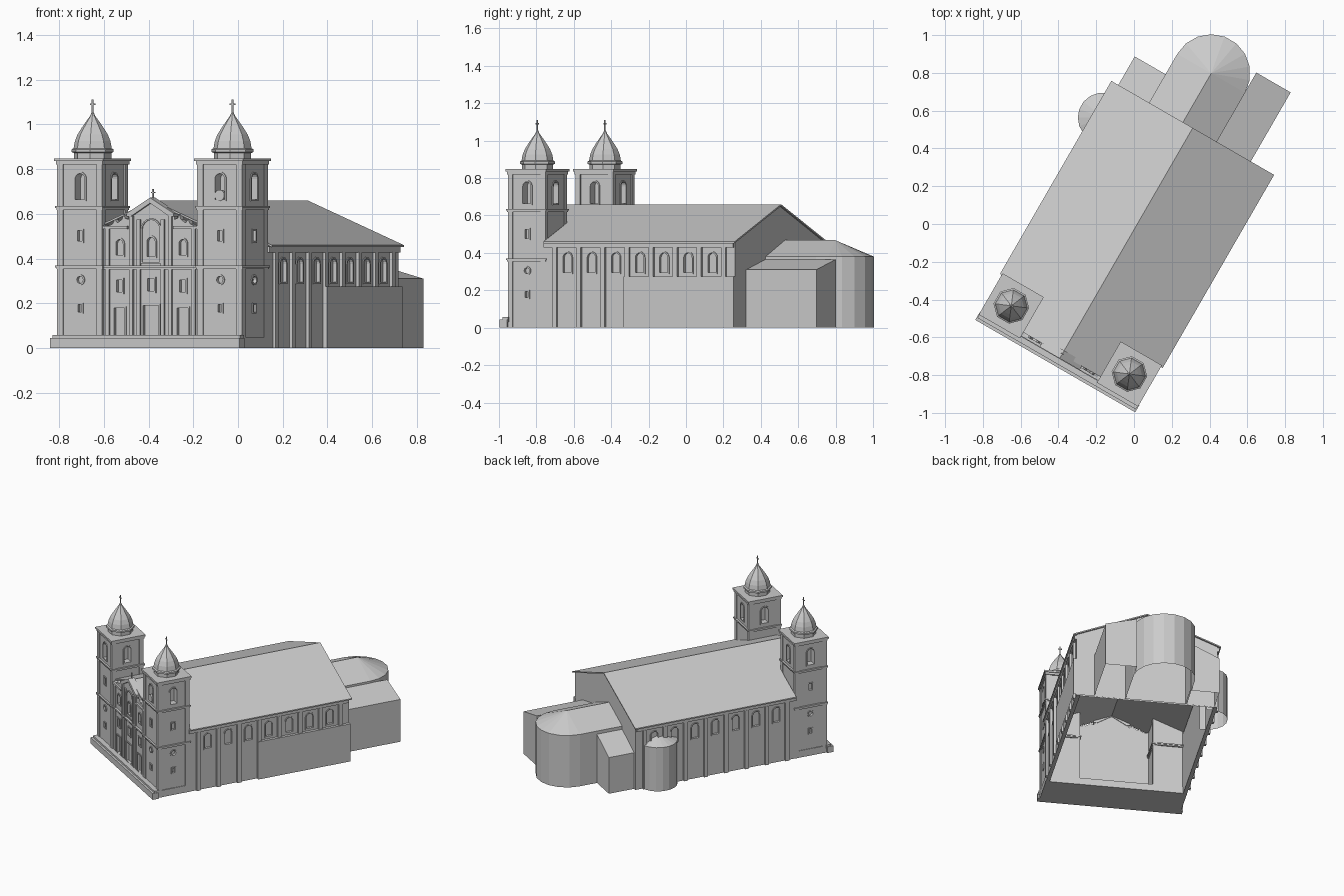
import bpy, bmesh
from math import pi, sin, cos, radians
from mathutils import Matrix, Vector

if "Cube" in bpy.data.objects:
    bpy.data.objects.remove(bpy.data.objects["Cube"])

stone = bpy.data.materials.new("pale_grey_stone")
stone.use_nodes = True
GREY = (0.6, 0.6, 0.6, 1)
stone.diffuse_color = GREY
stone.node_tree.nodes["Principled BSDF"].inputs["Base Color"].default_value = GREY

# The whole church stands turned on its site
SITE = Matrix.Translation((0.013, -0.0075, 0)) @ Matrix.Rotation(radians(-30), 4, "Z")
TOWER_X, TOWER_Y = 0.361, -0.70


def finish(name, bm, open_bottom=False):
    bmesh.ops.recalc_face_normals(bm, faces=bm.faces)
    if open_bottom:
        low = [f for f in bm.faces if all(abs(v.co.z) < 1e-5 for v in f.verts)]
        bmesh.ops.delete(bm, geom=low, context="FACES")
    bm.transform(SITE)
    mesh = bpy.data.meshes.new(name)
    bm.to_mesh(mesh)
    bm.free()
    mesh.materials.append(stone)
    ob = bpy.data.objects.new(name, mesh)
    bpy.context.collection.objects.link(ob)
    return ob


def box(bm, x0, x1, y0, y1, z0, z1):
    m = Matrix.Translation(((x0 + x1) / 2, (y0 + y1) / 2, (z0 + z1) / 2))
    m = m @ Matrix.Diagonal((abs(x1 - x0), abs(y1 - y0), abs(z1 - z0), 1))
    bmesh.ops.create_cube(bm, size=1, matrix=m)


def wall_frame(x, y, turn):
    return Matrix.Translation((x, y, 0)) @ Matrix.Rotation(turn, 4, "Z")


def prism(bm, pts, d0, d1, frame=Matrix()):
    """Extrude an (along, height) outline from depth d0 to outward depth d1."""
    a = [bm.verts.new(frame @ Vector((s, -d0, z))) for s, z in pts]
    b = [bm.verts.new(frame @ Vector((s, -d1, z))) for s, z in pts]
    n = len(pts)
    bm.faces.new(a)
    bm.faces.new(b[::-1])
    for i in range(n):
        j = (i + 1) % n
        bm.faces.new((a[i], a[j], b[j], b[i]))


def ring(bm, inner, outer, d0, d1, frame):
    loops = [[bm.verts.new(frame @ Vector((s, -d, z))) for s, z in pts]
             for pts, d in ((inner, d0), (inner, d1), (outer, d1), (outer, d0))]
    n = len(inner)
    for k in range(4):
        p, q = loops[k], loops[(k + 1) % 4]
        for i in range(n):
            j = (i + 1) % n
            bm.faces.new((p[i], p[j], q[j], q[i]))


def outline(kind, s, z0, z1, w):
    h = w / 2
    if kind == "round":
        return [(s + h * cos(i * pi / 8), (z0 + z1) / 2 + h * sin(i * pi / 8)) for i in range(16)]
    if kind == "arch":
        top = [(s + h * cos(i * pi / 8), z1 - h + h * sin(i * pi / 8)) for i in range(9)]
        return [(s - h, z0), (s + h, z0)] + top
    return [(s - h, z0), (s + h, z0), (s + h, z1), (s - h, z1)]


def opening(cut, trim, frame, d, kind, s, z0, z1, w, depth=0.012, edge=0.008):
    """A recess with a raised surround."""
    inner = outline(kind, s, z0, z1, w)
    prism(cut, inner, d - depth, d + 0.02, frame)
    ring(trim, inner, outline(kind, s, z0 - edge, z1 + edge, w + 2 * edge), d - 0.003, d + 0.005, frame)


def carve(ob, cut):
    cutter = finish("cutter", cut)
    cutter.hide_render = True
    mod = ob.modifiers.new("recesses", "BOOLEAN")
    mod.object, mod.solver = cutter, "EXACT"
    bpy.context.view_layer.objects.active = ob
    bpy.ops.object.modifier_apply(modifier=mod.name)
    bpy.data.objects.remove(cutter)


def mirrored(half):
    return half + [(-s, z) for s, z in reversed(half) if s > 0]


def cross(bm, x, y, z, h):
    t = 0.003
    box(bm, x - t, x + t, y - t, y + t, z, z + h)
    box(bm, x - h * 0.22, x + h * 0.22, y - t, y + t, z + h * 0.62, z + h * 0.72)


def tower(side):
    name = "left_tower" if side > 0 else "right_tower"
    x, y, half, core = side * TOWER_X, TOWER_Y, 0.116, 0.110
    body, trim, cut = bmesh.new(), bmesh.new(), bmesh.new()
    box(body, x - core, x + core, y - core, y + core, 0, 0.84)
    # Corner piers and string courses
    for sx in (-1, 1):
        for sy in (-1, 1):
            box(trim, x + sx * (half - 0.03), x + sx * half, y + sy * (half - 0.03), y + sy * half, 0, 0.83)
    for z0, z1, r in ((0.353, 0.361, 0.119), (0.361, 0.37, 0.123), (0.618, 0.626, 0.119),
                      (0.626, 0.634, 0.123), (0.82, 0.835, 0.12), (0.835, 0.848, 0.126)):
        box(trim, x - r, x + r, y - r, y + r, z0, z1)
    # Belfry arches all round, small windows on the outer faces
    for k in range(4):
        f = wall_frame(x, y, k * pi / 2)
        opening(cut, trim, f, core, "arch", 0, 0.665, 0.78, 0.05, 0.045)
        if k == 0 or k == (1 if side > 0 else 3):
            opening(cut, trim, f, core, "rect", 0, 0.478, 0.525, 0.024)
            opening(cut, trim, f, core, "round", 0, 0.29, 0.32, 0.032)
            opening(cut, trim, f, core, "rect", 0, 0.162, 0.194, 0.018)
    if side > 0:
        f = wall_frame(x, y, 0)
        prism(trim, outline("round", 0, 0.655, 0.71, 0.05), 0.1, 0.118, f)
    carve(finish(name, body), cut)
    finish(name + "_trim", trim)

    # Eight-sided bell dome
    dome = bmesh.new()
    profile = [(0.084, 0.845), (0.084, 0.872), (0.095, 0.876), (0.095, 0.888), (0.086, 0.893),
               (0.08, 0.925), (0.068, 0.955), (0.049, 0.985), (0.028, 1.015), (0.012, 1.037), (0.004, 1.055)]
    loops = []
    for r, z in profile:
        loops.append([dome.verts.new((x + r * cos((i + 0.5) * pi / 4), y + r * sin((i + 0.5) * pi / 4), z))
                      for i in range(8)])
    for p, q in zip(loops, loops[1:]):
        for i in range(8):
            j = (i + 1) % 8
            dome.faces.new((p[i], p[j], q[j], q[i]))
    dome.faces.new(loops[0])
    dome.faces.new(loops[-1])
    finish(name + "_dome", dome)
    top = bmesh.new()
    cross(top, x, y, 1.05, 0.06)
    finish(name + "_cross", top)


for side in (-1, 1):
    tower(side)

# Front steps and base slab
base = bmesh.new()
box(base, -0.489, 0.489, -0.86, -0.815, 0, 0.045)
box(base, -0.484, 0.484, -0.845, -0.81, 0.03, 0.058)
box(base, -0.476, 0.476, -0.83, -0.585, 0, 0.05)
finish("front_steps", base)

# Facade with gable and side scrolls
FRONT = Matrix()
body, trim, cut = bmesh.new(), bmesh.new(), bmesh.new()
prism(body, mirrored([(0, 0.668), (0.118, 0.6), (0.118, 0.575), (0.135, 0.58), (0.143, 0.6), (0.152, 0.575),
                      (0.175, 0.56), (0.19, 0.575), (0.2, 0.555), (0.225, 0.545), (0.248, 0.55),
                      (0.248, 0.04)]), 0.77, 0.80, FRONT)
prism(trim, mirrored([(0, 0.672), (0.122, 0.602), (0.122, 0.588), (0.1, 0.588), (0, 0.648)]), 0.765, 0.813, FRONT)
for z0, z1, d in ((0.352, 0.361, 0.81), (0.361, 0.37, 0.816)):
    box(trim, -0.248, 0.248, -d, -0.79, z0, z1)
for sx in (-1, 1):
    for s, top in ((0.222, 0.545), (0.1, 0.59), (0.062, 0.575)):
        box(trim, sx * (s - 0.009), sx * (s + 0.009), -0.81, -0.79, 0.05, top)
    box(trim, sx * 0.118, sx * 0.245, -0.813, -0.79, 0.533, 0.546)
    s = sx * 0.163
    opening(cut, trim, FRONT, 0.80, "rect", s, 0.055, 0.178, 0.055)
    opening(cut, trim, FRONT, 0.80, "rect", s, 0.25, 0.305, 0.03)
    opening(cut, trim, FRONT, 0.80, "arch", s, 0.415, 0.485, 0.036)
opening(cut, trim, FRONT, 0.80, "rect", 0, 0.055, 0.19, 0.08)
opening(cut, trim, FRONT, 0.80, "rect", 0, 0.255, 0.31, 0.034)
opening(cut, trim, FRONT, 0.80, "arch", 0, 0.41, 0.495, 0.042)
ring(trim, outline("arch", 0, 0.385, 0.573, 0.092), outline("arch", 0, 0.378, 0.58, 0.106), 0.795, 0.806, FRONT)
carve(finish("facade", body), cut)
cross(trim, 0, -0.785, 0.665, 0.045)
finish("facade_trim", trim)

# Nave side walls with buttresses and arched windows
body, trim, cut = bmesh.new(), bmesh.new(), bmesh.new()
STEP = 0.149
for sx in (-1, 1):
    box(body, sx * 0.45, sx * 0.475, -0.59, 0.58, 0, 0.459)
    box(trim, sx * 0.47, sx * 0.488, -0.59, 0.58, 0.428, 0.455)
    f = wall_frame(0, 0, sx * pi / 2)
    for i in range(8):
        v = -0.523 + i * STEP
        box(trim, sx * 0.47, sx * 0.489, v - 0.014, v + 0.014, 0, 0.43)
        if i < 7:
            opening(cut, trim, f, 0.475, "arch", sx * (v + STEP / 2), 0.295, 0.4, 0.05)
carve(finish("nave_walls", body), cut)
finish("nave_buttresses", trim)

# Low aisle wall on the left side
aisle = bmesh.new()
box(aisle, 0.465, 0.4955, -0.09, 0.588, 0, 0.275)
finish("aisle_wall", aisle, True)

# Rear gable wall and the roof
gable = bmesh.new()
prism(gable, mirrored([(0, 0.652), (0.475, 0.459), (0.475, 0)]), -0.585, -0.57)
finish("rear_gable", gable, True)


def roof_outline(w):
    drop = 0.2 * w / 0.4975
    return [(-w, 0.66 - drop), (0, 0.66), (w, 0.66 - drop), (w, 0.651 - drop), (0, 0.651), (-w, 0.651 - drop)]


roof = bmesh.new()
prism(roof, roof_outline(0.4975), -0.596, 0.584)
prism(roof, roof_outline(0.25), 0.58, 0.79)
finish("nave_roof", roof)


def apse(name, frame, r, straight, eave, peak, n=9):
    """Half-round hollow walls under a fan-shaped roof."""
    plan = [(r, -straight)] + [(r * cos(i * pi / n), r * sin(i * pi / n)) for i in range(n + 1)] + [(-r, -straight)]
    bm = bmesh.new()
    low = [bm.verts.new(frame @ Vector((a, b, 0))) for a, b in plan]
    high = [bm.verts.new(frame @ Vector((a, b, eave))) for a, b in plan]
    hub = bm.verts.new(frame @ Vector((0, 0, peak)))
    back = bm.verts.new(frame @ Vector((0, -straight, peak)))
    last = len(plan) - 2
    for i in range(last + 1):
        bm.faces.new((low[i], low[i + 1], high[i + 1], high[i]))
        if i in (0, last):
            bm.faces.new((high[i], high[i + 1], hub, back) if i == 0 else (high[i], high[i + 1], back, hub))
        else:
            bm.faces.new((high[i], high[i + 1], hub))
    finish(name, bm)


apse("sanctuary", wall_frame(-0.06, 0.895, 0), 0.207, 0.315, 0.38, 0.468)
apse("side_chapel", wall_frame(-0.44, 0.405, pi / 2), 0.132, 0.03, 0.32, 0.37)

# Lean-to annexes beside the sanctuary
for name, x_in, x_out, z_in, z_out, end in (("left_annex", 0.145, 0.355, 0.366, 0.31, 1.018),
                                            ("right_annex", -0.26, -0.455, 0.36, 0.265, 0.77)):
    annex = bmesh.new()
    prism(annex, [(x_in, 0), (x_out, 0), (x_out, z_out), (x_in, z_in)], -end, -0.58)
    finish(name, annex, True)
